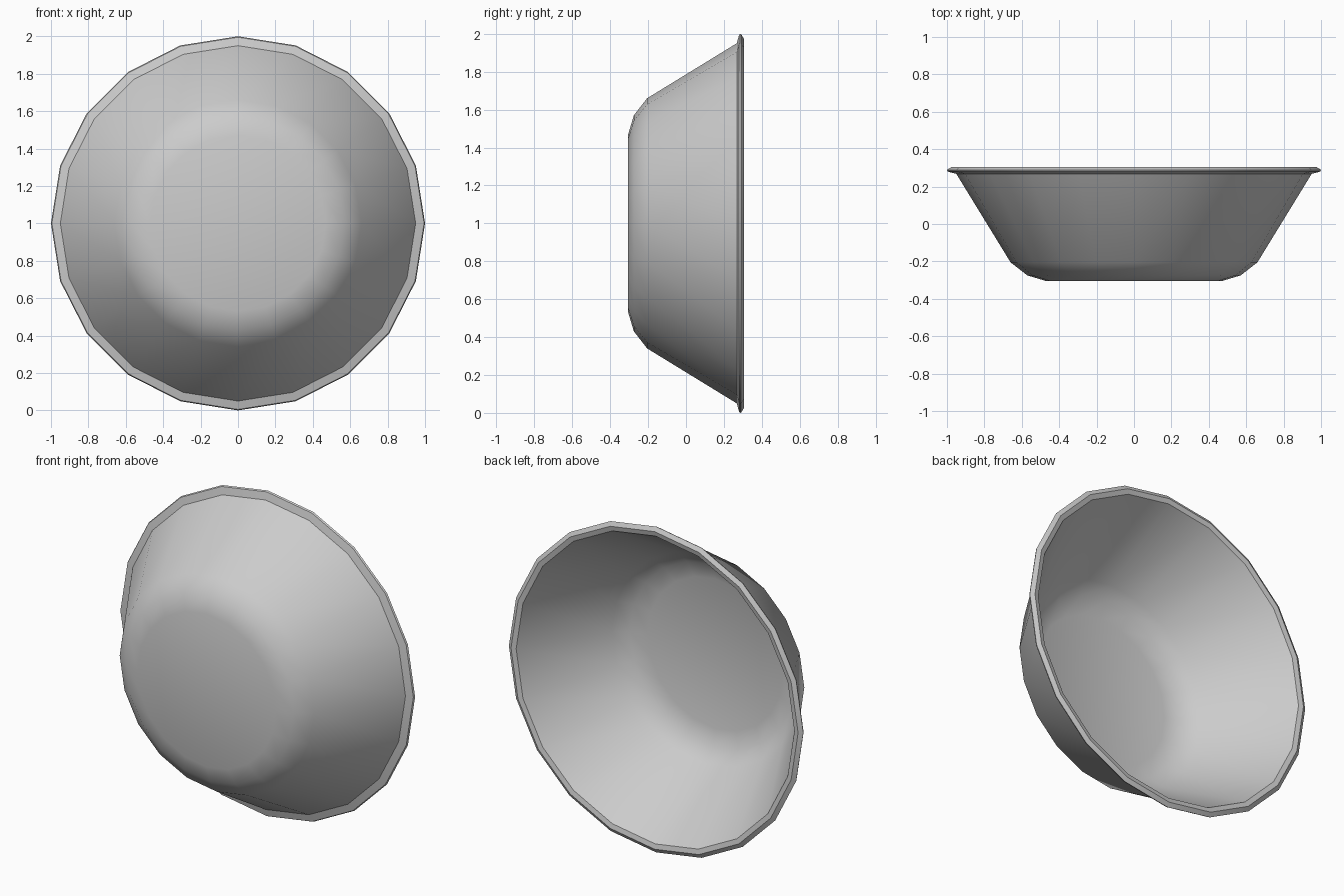
import bpy, bmesh, math
from mathutils import Matrix, Vector

cube = bpy.data.objects.get("Cube")
if cube:
    bpy.data.objects.remove(cube, do_unlink=True)

SIDES = 20

mat = bpy.data.materials.new("plain_grey")
mat.use_nodes = True
GREY = (0.6, 0.6, 0.6, 1)
mat.diffuse_color = GREY
mat.node_tree.nodes["Principled BSDF"].inputs["Base Color"].default_value = GREY


def lathe(name, profile, sharp_angle):
    """Revolve (radius, y) points about the y axis through z = 1."""
    bm = bmesh.new()
    verts = [bm.verts.new((r, y, 0)) for r, y in profile]
    edges = [bm.edges.new(pair) for pair in zip(verts, verts[1:])]
    bmesh.ops.spin(bm, geom=verts + edges, cent=(0, 0, 0), axis=(0, 1, 0),
                   angle=math.tau, steps=SIDES, use_merge=True)
    bmesh.ops.remove_doubles(bm, verts=bm.verts, dist=0.0005)
    bmesh.ops.translate(bm, verts=bm.verts, vec=(0, 0, 1))
    bmesh.ops.recalc_face_normals(bm, faces=bm.faces)
    mesh = bpy.data.meshes.new(name)
    bm.to_mesh(mesh)
    bm.free()
    mesh.materials.append(mat)
    obj = bpy.data.objects.new(name, mesh)
    bpy.context.collection.objects.link(obj)
    bpy.ops.object.select_all(action="DESELECT")
    obj.select_set(True)
    bpy.context.view_layer.objects.active = obj
    bpy.ops.object.shade_smooth_by_angle(angle=math.radians(sharp_angle))
    return obj


# Basin lying on its side: base, rounded heel, flared wall, flanged rim, inside
outside = [(0, -0.305), (0.47, -0.305), (0.57, -0.275), (0.66, -0.205), (0.95, 0.268)]
rim = [(0.995, 0.28), (1.0, 0.29), (0.975, 0.305), (0.945, 0.298)]
inside = [(0.64, -0.195), (0.56, -0.255), (0.46, -0.285), (0, -0.285)]
lathe("basin", outside + rim + inside, 35)
